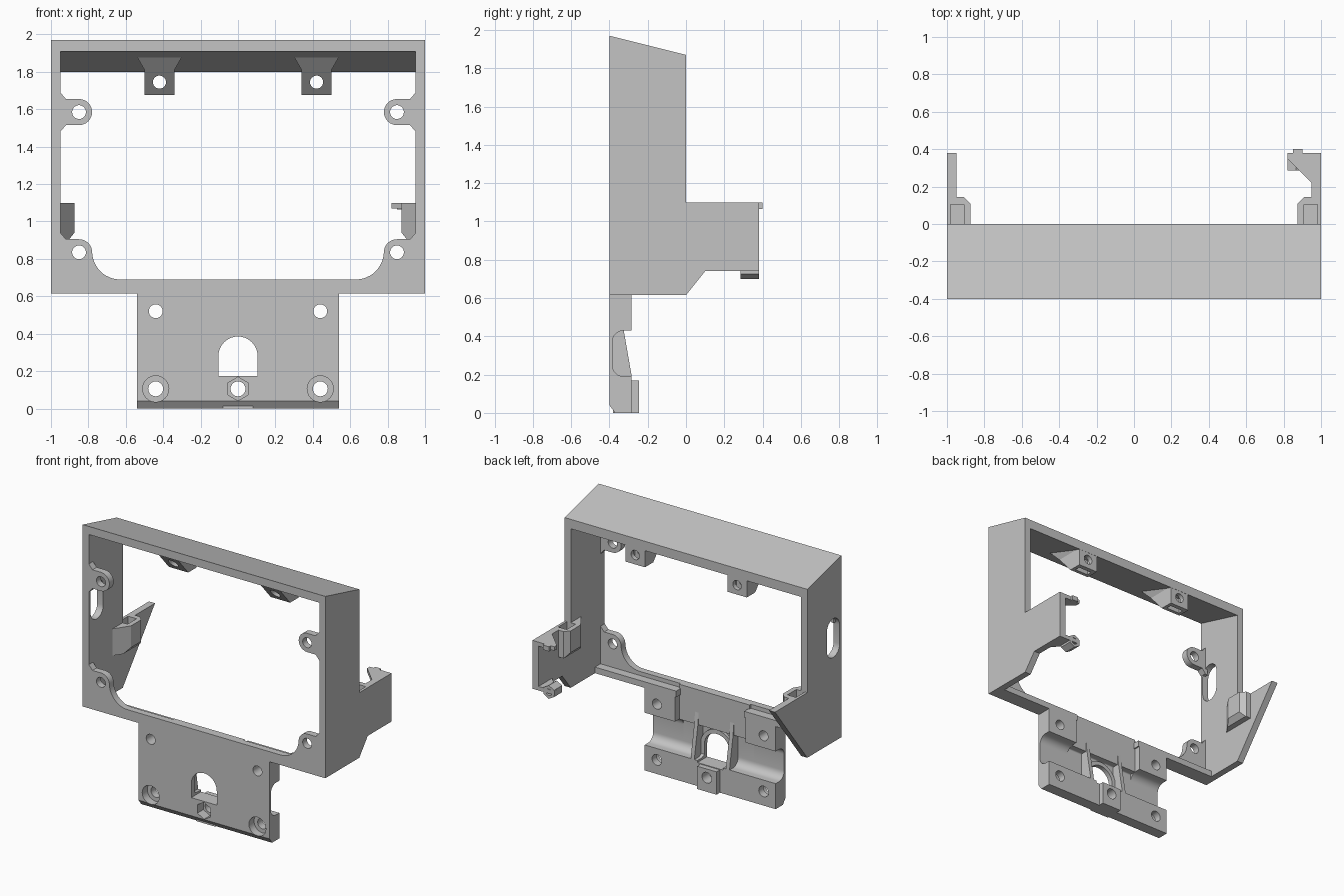
import bpy, bmesh
from math import sin, cos, radians
from mathutils import Vector

old = bpy.data.objects.get("Cube")
if old:
    bpy.data.objects.remove(old, do_unlink=True)

grey = bpy.data.materials.new("light grey plastic")
grey.use_nodes = True
grey.diffuse_color = (0.55, 0.55, 0.55, 1)
grey.node_tree.nodes["Principled BSDF"].inputs["Base Color"].default_value = (0.55, 0.55, 0.55, 1)


def prism(name, pts, axis, lo, hi):
    """Extrude a 2D outline along an axis; outline holds the other two axes in order."""
    place = {"x": lambda a, b, d: (d, a, b),
             "y": lambda a, b, d: (a, d, b),
             "z": lambda a, b, d: (a, b, d)}[axis]
    bm = bmesh.new()
    face = bm.faces.new([bm.verts.new(place(a, b, lo)) for a, b in pts])
    new = bmesh.ops.extrude_face_region(bm, geom=[face])["geom"]
    step = Vector(place(0, 0, hi - lo))
    bmesh.ops.translate(bm, vec=step, verts=[v for v in new if isinstance(v, bmesh.types.BMVert)])
    bmesh.ops.recalc_face_normals(bm, faces=bm.faces)
    mesh = bpy.data.meshes.new(name)
    bm.to_mesh(mesh)
    bm.free()
    mesh.materials.append(grey)
    obj = bpy.data.objects.new(name, mesh)
    bpy.context.collection.objects.link(obj)
    return obj


def box(name, x0, x1, y0, y1, z0, z1):
    return prism(name, [(x0, y0), (x1, y0), (x1, y1), (x0, y1)], "z", z0, z1)


def arc(cx, cz, r, start, end, n=12):
    return [(cx + r * cos(radians(start + (end - start) * i / n)),
             cz + r * sin(radians(start + (end - start) * i / n))) for i in range(n + 1)]


def disc(x, z, r, y0, y1, n=24, turn=0):
    return prism("cutter", arc(x, z, r, turn, turn + 360, n)[:-1], "y", y0, y1)


def cut(parts, cutters):
    """Subtract every cutter from every part, then drop the cutters."""
    for part in parts:
        bpy.context.view_layer.objects.active = part
        for c in cutters:
            mod = part.modifiers.new("cut", "BOOLEAN")
            mod.operation, mod.solver, mod.object = "DIFFERENCE", "EXACT", c
            bpy.ops.object.modifier_apply(modifier=mod.name)
    for c in cutters:
        bpy.data.objects.remove(c, do_unlink=True)


def flip(pts, s):
    return [(s * a, b) for a, b in pts]


# Sloped hood top
prism("hood_top", [(-.4, 1.97), (0, 1.87), (0, 1.8), (-.4, 1.91)], "x", -1, 1)

# Side walls with rear extensions
rear = [(0, 1.1), (0, 1.87), (-.4, 1.97)]
left_wall = prism("left_wall", [(-.4, .615), (0, .615), (.1, .74), (.38, .74), (.38, 1.1)] + rear,
                  "x", .95, 1)
right_wall = prism("right_wall", [(-.4, .615), (0, .615), (.38, 1.1)] + rear, "x", -1, -.95)
slot = arc(-.305, 1.46, .075, 0, 180) + arc(-.305, 1.32, .075, 180, 360)
cut([right_wall], [prism("cutter", slot, "x", -1.1, -.9)])

for s, side, wall in ((1, "left", left_wall), (-1, "right", right_wall)):
    # Front plate halves with screw ears
    ear_z = 1.585
    ear = prism(side + "_upper_ear", flip(
        [(.97, ear_z + .11), (.95, ear_z + .105), (.92, ear_z + .07)]
        + arc(.85, ear_z, .07, 90, 270)
        + [(.92, ear_z - .07), (.95, ear_z - .105), (.97, ear_z - .11)], s), "y", -.4, -.35)
    lower = prism(side + "_front_plate", flip(
        [(.97, .615), (.97, .945), (.95, .94), (.92, .905)] + arc(.85, .835, .07, 90, 180)
        + arc(.63, .84, .15, 0, -90) + [(0, .69), (0, .615)], s), "y", -.4, -.35)
    cut([ear, lower], [disc(s * .85, z, .037, -.5, -.3) for z in (ear_z, .835)])

    # Floor ledge behind the front plate
    box(side + "_floor_ledge", *sorted((s * .28, s * .97)), -.4, -.285, .615, .66)

    # Pocket block on the inside of the wall
    block = prism(side + "_pocket_block", flip(
        [(.96, -.12), (.95, -.12), (.875, -.01), (.875, .11), (.91, .145), (.96, .145)], s),
        "z", .9, 1.1)
    chamfer = prism("cutter", flip([(.915, .89), (.87, .945), (.8, .945), (.8, .89)], s), "y", -.2, .2)
    cut([block], [chamfer])
    cut([block, wall], [box("cutter", *sorted((s * .91, s * .98)), 0, .105, .96, 1.2)])

    # Hanging screw boss under the hood
    cx = s * .42
    boss = prism(side + "_hood_boss", [(cx + a, z) for a, z in (
        (-.12, 1.88), (-.08, 1.81), (-.08, 1.675), (.08, 1.675), (.08, 1.81), (.12, 1.88))],
        "y", -.32, -.002)
    cut([boss], [
        prism("cutter", [(-.087, 1.66), (-.33, 1.934), (-.5, 1.934), (-.5, 1.66)], "x", cx - .3, cx + .3),
        prism("cutter", [(.1, 1.82), (-.5, 1.97), (-.5, 2.2), (.1, 2.2)], "x", cx - .3, cx + .3),
        disc(cx, 1.745, .035, -.5, .1),
        box("cutter", cx - .055, cx + .055, -.075, -.035, 1.6, 1.79)])

# Clip on the left rear extension
gusset = [(.95, .22), (.82, .35), (.82, .38), (1, .38), (1, .22)]
prism("clip_upper_gusset", gusset, "z", 1.07, 1.1)
prism("clip_lower_gusset", gusset, "z", .74, .77)
box("clip_nub", .85, .9, .37, .4, 1.065, 1.1)
eye = disc(.865, .75, .05, .285, .38, 6, 30)
eye.name = "clip_eye"
cut([eye], [disc(.865, .75, .025, .2, .5, 16)])


def channel(back_y, top):
    """Side profile of the mounting plate with a rounded cross channel."""
    return ([(-.4, .04), (-.37, 0), (-.285, 0), (-.285, .19), (-.325, .19)]
            + arc(-.325, .25, .06, 270, 180, 8)
            + arc(back_y - .04, .43 - (back_y + .345), back_y + .345, 180, 90, 8)
            + [(back_y, .43), (back_y, top), (-.4, top)])


# Lower mounting plate: thick sides, thin centre
plate = [prism("plate_left", channel(-.285, .63), "x", .29, .54),
         prism("plate_right", channel(-.285, .63), "x", -.54, -.29),
         prism("plate_centre", channel(-.335, .69), "x", -.29, .29)]
holes = []
for x in (-.44, .44):
    holes += [disc(x, .52, .037, -.5, -.2), disc(x, .105, .04, -.5, -.2), disc(x, .105, .07, -.5, -.34)]
cut(plate[:2], holes)

# Arch collar and nut block
collar = prism("arch_collar", arc(0, .28, .135, 0, 180, 20) + [(-.135, .17), (.135, .17)],
               "y", -.39, -.365)
nut_block = box("nut_block", -.08, .08, -.38, -.245, 0, .17)
arch = prism("cutter", arc(0, .28, .105, 0, 180, 20) + [(-.105, .175), (.105, .175)], "y", -.5, -.1)
cut([plate[2], collar], [arch])
cut([plate[2], nut_block], [disc(0, .105, .04, -.5, -.1), disc(0, .105, .063, -.5, -.33, 6, 30)])

# Stiffening ribs beside the arch
for s, side in ((1, "left"), (-1, "right")):
    prism(side + "_rib", [(-.39, .17), (-.285, .17), (-.285, .2), (-.325, .43), (-.335, .52), (-.39, .52)],
          "x", *sorted((s * .13, s * .16)))

# Smooth the round holes and fillets, keep edges crisp
for obj in bpy.context.collection.objects:
    if obj.type == "MESH" and grey.name in obj.data.materials:
        obj.data.shade_smooth()
        obj.data.set_sharp_from_angle(angle=radians(25))
